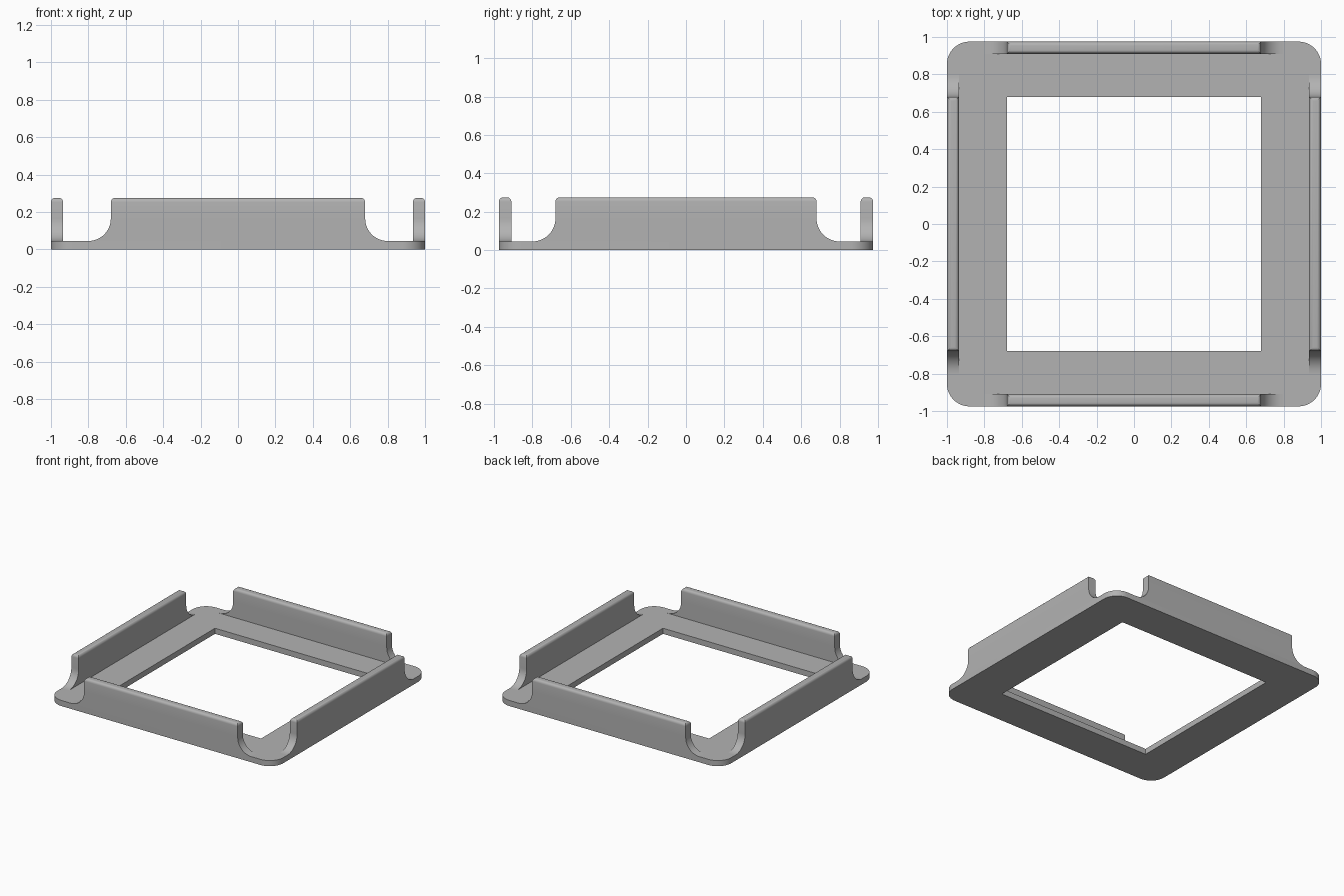
import bpy, bmesh, math
from mathutils import Matrix, Vector

if "Cube" in bpy.data.objects:
    bpy.data.objects.remove(bpy.data.objects["Cube"])

HX, HY = 1.0, 0.975            # half width and half depth
BASE, TOP = 0.045, 0.275       # plate thickness and overall height
HOLE, WALL = 0.68, 0.065       # half opening and wall thickness
CORNER, FILLET, ROUND = 0.12, 0.12, 0.022

grey = bpy.data.materials.new("plain grey")
grey.use_nodes = True
COLOUR = (0.45, 0.45, 0.45, 1)
grey.diffuse_color = COLOUR
grey.node_tree.nodes["Principled BSDF"].inputs["Base Color"].default_value = COLOUR


def finish(bm, name):
    bmesh.ops.recalc_face_normals(bm, faces=bm.faces)
    mesh = bpy.data.meshes.new(name)
    bm.to_mesh(mesh)
    bm.free()
    mesh.materials.append(grey)
    obj = bpy.data.objects.new(name, mesh)
    bpy.context.collection.objects.link(obj)
    bpy.ops.object.select_all(action="DESELECT")
    obj.select_set(True)
    bpy.context.view_layer.objects.active = obj
    bpy.ops.object.shade_smooth_by_angle(angle=math.radians(35))
    return obj


def arc(cx, cz, r, start, end, steps=12):
    angles = [math.radians(start + (end - start) * i / steps) for i in range(steps + 1)]
    return [(cx + r * math.cos(a), cz + r * math.sin(a)) for a in angles]


def add_loop(bm, points):
    verts = [bm.verts.new((x, y, 0)) for x, y in points]
    return [bm.edges.new((v, verts[i - 1])) for i, v in enumerate(verts)]


def extrude(bm, offset):
    geom = bmesh.ops.extrude_face_region(bm, geom=bm.faces[:])["geom"]
    moved = [g for g in geom if isinstance(g, bmesh.types.BMVert)]
    bmesh.ops.translate(bm, verts=moved, vec=offset)


# Base plate with rounded corners and a square opening
bm = bmesh.new()
outline = []
for i, (sx, sy) in enumerate([(1, 1), (-1, 1), (-1, -1), (1, -1)]):
    outline += arc(sx * (HX - CORNER), sy * (HY - CORNER), CORNER, 90 * i, 90 * i + 90)
edges = add_loop(bm, outline)
edges += add_loop(bm, [(HOLE, HOLE), (-HOLE, HOLE), (-HOLE, -HOLE), (HOLE, -HOLE)])
bmesh.ops.triangle_fill(bm, use_beauty=True, edges=edges, normal=(0, 0, 1))
extrude(bm, Vector((0, 0, BASE)))
finish(bm, "base_plate")


# Upright walls with filleted feet and a rounded top rim
def wall(name, distance, angle):
    right = arc(HOLE + FILLET, BASE + FILLET, FILLET, 270, 180) + [(HOLE, TOP)]
    profile = right + [(-u, z) for u, z in reversed(right)]
    bm = bmesh.new()
    bm.faces.new([bm.verts.new((u, -distance, z)) for u, z in profile])
    extrude(bm, Vector((0, WALL, 0)))
    rim = [e for e in bm.edges if all(v.co.z > TOP - 0.001 for v in e.verts)]
    bmesh.ops.bevel(bm, geom=rim, offset=ROUND, segments=5, profile=0.5, affect="EDGES")
    bmesh.ops.rotate(bm, verts=bm.verts, cent=(0, 0, 0), matrix=Matrix.Rotation(angle, 3, "Z"))
    finish(bm, name)


for i, side in enumerate(["front", "left", "back", "right"]):
    wall(side + "_wall", HX if i % 2 else HY, i * math.pi / 2)
